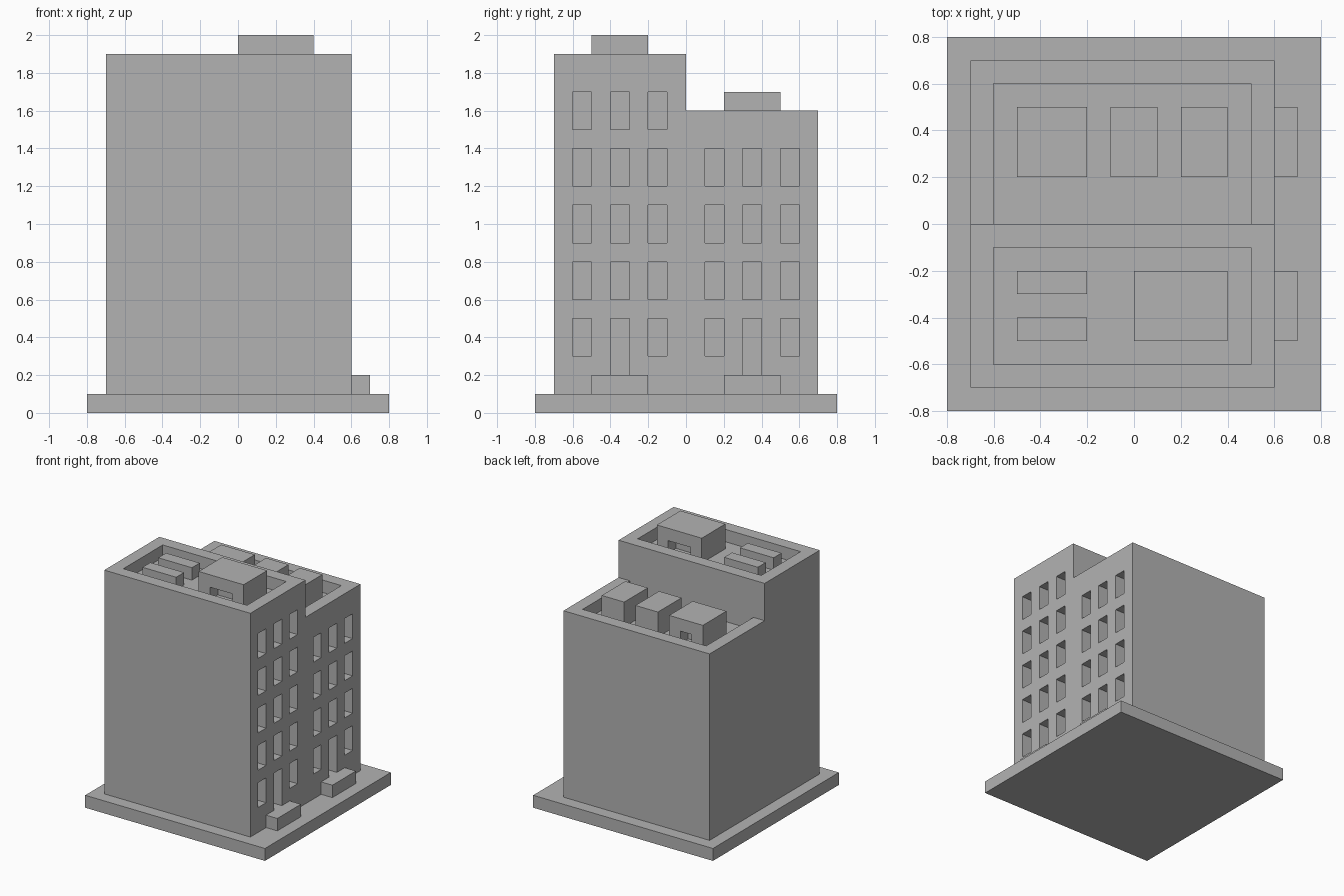
import bpy
import bmesh
from mathutils import Matrix, Vector

cube = bpy.data.objects.get("Cube")
if cube:
    bpy.data.objects.remove(cube, do_unlink=True)

grey = bpy.data.materials.new("concrete_grey")
grey.use_nodes = True
colour = (0.45, 0.45, 0.45, 1)
grey.diffuse_color = colour
grey.node_tree.nodes["Principled BSDF"].inputs["Base Color"].default_value = colour


def boxes(name, spans):
    """One object made of boxes, each given as x, y and z ranges."""
    bm = bmesh.new()
    for span in spans:
        low, high = (Vector(corner) for corner in zip(*span))
        place = Matrix.Translation((low + high) / 2) @ Matrix.Diagonal((*(high - low), 1))
        bmesh.ops.create_cube(bm, size=1, matrix=place)
    mesh = bpy.data.meshes.new(name)
    bm.to_mesh(mesh)
    bm.free()
    mesh.materials.append(grey)
    obj = bpy.data.objects.new(name, mesh)
    bpy.context.collection.objects.link(obj)
    return obj


def carve(obj, spans):
    """Cut box-shaped recesses out of an object."""
    cutter = boxes("cutter", spans)
    cutter.hide_render = True
    mod = obj.modifiers.new("recesses", 'BOOLEAN')
    mod.operation = 'DIFFERENCE'
    mod.solver = 'EXACT'
    mod.object = cutter
    bpy.context.view_layer.update()
    graph = bpy.context.evaluated_depsgraph_get()
    mesh = bpy.data.meshes.new_from_object(obj.evaluated_get(graph))
    obj.modifiers.clear()
    obj.data = mesh
    bpy.data.objects.remove(cutter, do_unlink=True)


def openings(side, floors):
    """Window grid with a taller entrance in the middle of the ground floor."""
    spans = []
    for floor in range(floors):
        for column in range(3):
            y = sorted((side * (0.1 + 0.2 * column), side * (0.2 + 0.2 * column)))
            z = 0.3 + 0.3 * floor
            sill = 0.2 if floor == 0 and column == 1 else z
            spans.append(((0.5, 0.8), y, (sill, z + 0.2)))
    return spans


# Ground slab and entrance steps
boxes("ground_slab", [((-0.8, 0.8), (-0.8, 0.8), (0, 0.1))])
for name, y in (("front_step", (-0.5, -0.2)), ("rear_step", (0.2, 0.5))):
    boxes(name, [((0.6, 0.7), y, (0.1, 0.2))])

# Two building blocks with sunken roofs and recessed windows
wall = (-0.7, 0.6)
roof = (-0.6, 0.5)
front = boxes("front_block", [(wall, (-0.7, 0), (0.1, 1.9))])
carve(front, openings(-1, 5) + [(roof, (-0.6, -0.1), (1.8, 2.1))])
rear = boxes("rear_block", [(wall, (0, 0.7), (0.1, 1.6))])
carve(rear, openings(1, 4) + [(roof, (-0.2, 0.6), (1.5, 1.8))])

# Roof huts with a recessed doorway on both faces
front_hut = boxes("front_roof_hut", [((0, 0.4), (-0.5, -0.2), (1.8, 2))])
carve(front_hut, [((0.1, 0.3), y, (1.7, 1.9)) for y in ((-0.6, -0.4), (-0.3, -0.1))])
rear_hut = boxes("rear_roof_hut", [((-0.5, -0.2), (0.2, 0.5), (1.5, 1.7))])
carve(rear_hut, [((-0.4, -0.3), y, (1.4, 1.6)) for y in ((0.1, 0.3), (0.4, 0.6))])

# Plain roof units
for i, y in enumerate(((-0.5, -0.4), (-0.3, -0.2))):
    boxes(f"front_roof_unit_{i + 1}", [((-0.5, -0.2), y, (1.8, 1.9))])
for i, x in enumerate(((-0.1, 0.1), (0.2, 0.4))):
    boxes(f"rear_roof_unit_{i + 1}", [(x, (0.2, 0.5), (1.5, 1.7))])
